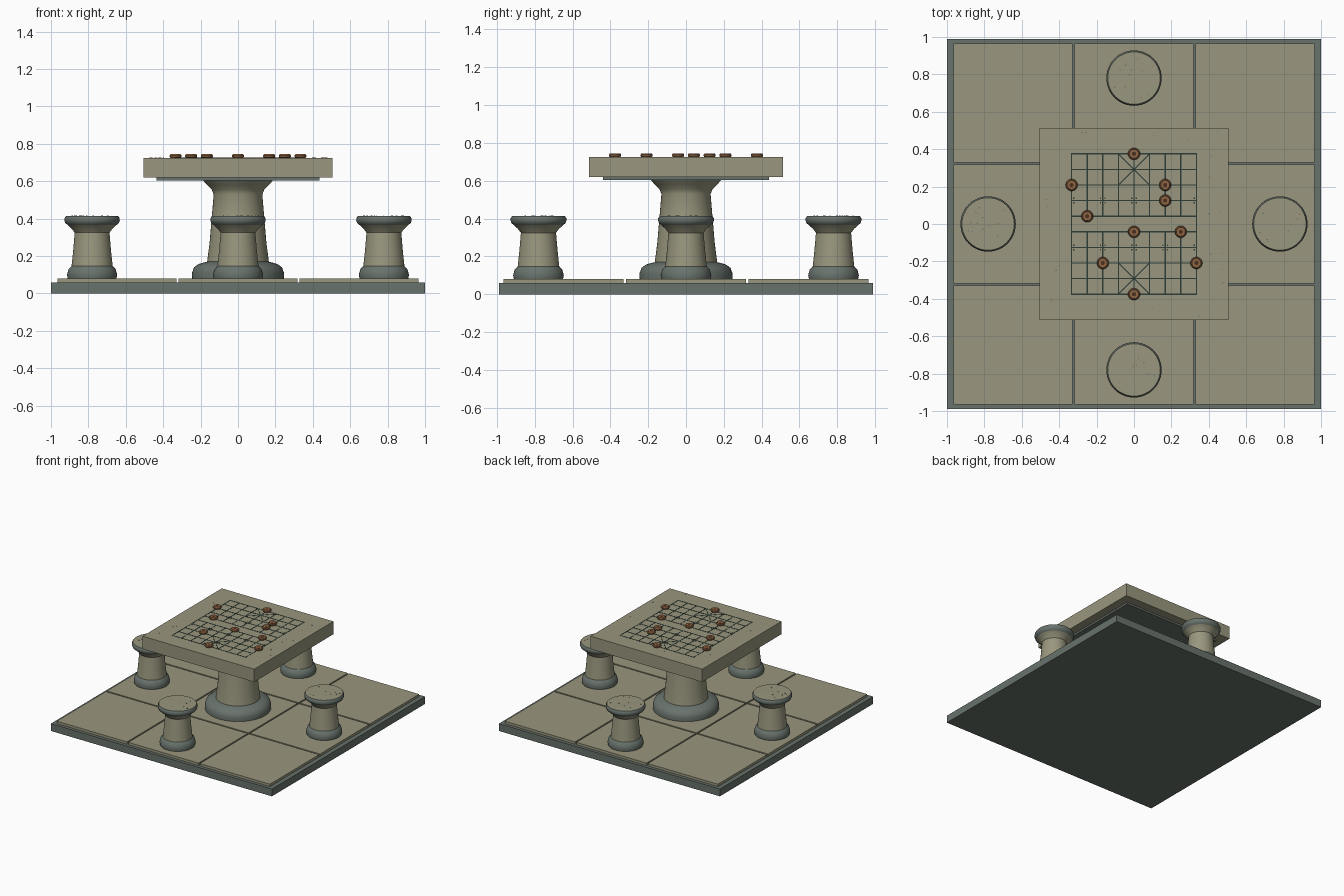
import bpy, bmesh, math, random
from mathutils import Vector, Matrix

if "Cube" in bpy.data.objects:
    bpy.data.objects.remove(bpy.data.objects["Cube"])
random.seed(4)


def material(name, r, g, b):
    m = bpy.data.materials.new(name)
    m.use_nodes = True
    m.diffuse_color = (r, g, b, 1)
    bsdf = next(n for n in m.node_tree.nodes if n.type == 'BSDF_PRINCIPLED')
    bsdf.inputs["Base Color"].default_value = (r, g, b, 1)
    bsdf.inputs["Roughness"].default_value = 0.85
    return m


BEIGE = material("beige stone", 0.32, 0.31, 0.21)
GREY = material("grey green stone", 0.14, 0.17, 0.15)
INK = material("dark engraving", 0.025, 0.045, 0.037)
WOOD = material("brown wood", 0.30, 0.14, 0.06)
DARK_WOOD = material("dark brown inlay", 0.07, 0.03, 0.015)


def finish(bm, name, mats, smooth=False):
    mesh = bpy.data.meshes.new(name)
    bm.to_mesh(mesh)
    bm.free()
    for m in mats:
        mesh.materials.append(m)
    ob = bpy.data.objects.new(name, mesh)
    bpy.context.collection.objects.link(ob)
    if smooth:
        bpy.ops.object.select_all(action='DESELECT')
        ob.select_set(True)
        bpy.context.view_layer.objects.active = ob
        bpy.ops.object.shade_smooth_by_angle(angle=math.radians(35))
    return ob


def add_box(bm, x, y, z0, z1, sx, sy, turn=0):
    mat = (Matrix.Translation((x, y, (z0 + z1) / 2)) @ Matrix.Rotation(turn, 4, 'Z')
           @ Matrix.Diagonal((sx, sy, z1 - z0, 1)))
    bmesh.ops.create_cube(bm, size=1, matrix=mat)


def box(name, mat, *dims):
    bm = bmesh.new()
    add_box(bm, *dims)
    return finish(bm, name, [mat])


def lathe(name, profile, mats, rule=None, steps=48):
    """Spin (radius, height) points around z; rule(face) picks the material."""
    bm = bmesh.new()
    verts = [bm.verts.new((r, 0, z)) for r, z in profile]
    edges = [bm.edges.new(pair) for pair in zip(verts, verts[1:])]
    bmesh.ops.spin(bm, geom=verts + edges, cent=(0, 0, 0), axis=(0, 0, 1),
                   angle=math.tau, steps=steps, use_duplicate=False)
    bmesh.ops.remove_doubles(bm, verts=bm.verts, dist=0.0001)
    bmesh.ops.recalc_face_normals(bm, faces=bm.faces)
    if rule:
        for f in bm.faces:
            f.material_index = rule(f)
    return finish(bm, name, mats, True)


def copy_at(ob, name, x, y, z=0):
    dup = ob.copy()
    dup.name = name
    dup.location = (x, y, z)
    bpy.context.collection.objects.link(dup)


# Ground slab and nine paving tiles
box("ground_slab", GREY, 0, 0, 0, 0.06, 2, 1.98)
PITCH = 0.647
for i in (-1, 0, 1):
    for j in (-1, 0, 1):
        box(f"paving_tile_{i + 1}_{j + 1}", BEIGE, i * PITCH, j * PITCH,
            0.06, 0.08, PITCH - 0.012, PITCH - 0.012)

# Table pedestal with a grey foot
lathe("table_pedestal",
      [(0, 0.08), (0.245, 0.08), (0.246, 0.11), (0.235, 0.14), (0.21, 0.158), (0.165, 0.17),
       (0.152, 0.27), (0.14, 0.41), (0.13, 0.53), (0.14, 0.555), (0.165, 0.58),
       (0.187, 0.605), (0, 0.605)],
      [BEIGE, GREY], lambda f: int(f.calc_center_median().z < 0.168), 64)

# Table top and the thinner plate beneath it
box("table_under_plate", GREY, 0, 0, 0.605, 0.62, 0.87, 0.88)
box("table_top", BEIGE, 0, 0, 0.62, 0.725, 1.01, 1.024)


# Four stools with grey foot and rim
def stool_rule(f):
    z = f.calc_center_median().z
    return int(z < 0.147 or (z > 0.365 and f.normal.z < 0.9))


stool = lathe("stool_front",
              [(0, 0.08), (0.13, 0.08), (0.134, 0.10), (0.126, 0.13), (0.11, 0.147),
               (0.101, 0.23), (0.093, 0.325), (0.108, 0.345), (0.13, 0.366), (0.143, 0.376),
               (0.148, 0.39), (0.147, 0.402), (0.14, 0.414), (0, 0.415)],
              [BEIGE, GREY], stool_rule)
SEAT = 0.78
stool.location = (0, -SEAT, 0)
for side, x, y in (("back", 0, SEAT), ("left", SEAT, 0), ("right", -SEAT, 0)):
    copy_at(stool, "stool_" + side, x, y)

# Engraved game grid
CELL = 0.0834
TOP = 0.725
LINE = 0.006


def point(col, row):
    return Vector(((col - 4) * CELL, (4.5 - row) * CELL))


grid = bmesh.new()


def line(a, b, width=LINE):
    mid, d = (a + b) / 2, b - a
    add_box(grid, mid.x, mid.y, TOP - 0.002, TOP + 0.0015, d.length + width, width,
            math.atan2(d.y, d.x))


for row in range(10):
    line(point(0, row), point(8, row))
for col in range(9):
    if col in (0, 8):
        line(point(col, 0), point(col, 9))
    else:
        line(point(col, 0), point(col, 4))
        line(point(col, 5), point(col, 9))
for row in (0, 7):
    line(point(3, row), point(5, row + 2))
    line(point(5, row), point(3, row + 2))
for row in (3, 6):
    for col in range(0, 9, 2):
        for sx in (-1, 1):
            for sy in (-1, 1):
                p = point(col, row) + Vector((sx, sy)) * 0.012
                if abs(p.x) < 4 * CELL:
                    add_box(grid, p.x, p.y, TOP - 0.002, TOP + 0.0015, 0.007, 0.007)
finish(grid, "board_grid", [INK])

# Round game pieces with an inlaid ring and centre
PLACES = [(4, 0), (0, 2), (6, 2), (6, 3), (1, 4), (4, 5), (7, 5), (2, 7), (8, 7), (4, 9)]


def piece_rule(f):
    c = f.calc_center_median()
    r = c.xy.length
    return int(f.normal.z > 0.9 and (r < 0.01 or 0.021 < r < 0.025))


piece = lathe("game_piece_1",
              [(0, 0), (0.027, 0), (0.032, 0.006), (0.032, 0.013), (0.027, 0.02),
               (0.025, 0.02), (0.021, 0.02), (0.011, 0.02), (0, 0.02)],
              [WOOD, DARK_WOOD], piece_rule, 24)
for n, place in enumerate(PLACES):
    p = point(*place)
    if n == 0:
        piece.location = (p.x, p.y, TOP)
    else:
        copy_at(piece, f"game_piece_{n + 1}", p.x, p.y, TOP)

# Weathering specks on the seats and the table border
specks = bmesh.new()


def speck(x, y, z):
    size = random.uniform(0.002, 0.006)
    add_box(specks, x, y, z - 0.002, z + 0.001, size, size * 1.4, random.uniform(0, 3))


for cx, cy in ((0, SEAT), (0, -SEAT), (SEAT, 0), (-SEAT, 0)):
    for n in range(14):
        r, a = 0.12 * math.sqrt(random.random()), random.uniform(0, math.tau)
        speck(cx + r * math.cos(a), cy + r * math.sin(a), 0.415)
for n in range(30):
    across, along = random.uniform(0.39, 0.48), random.uniform(-0.46, 0.46)
    sign = random.choice((-1, 1))
    if n % 3:
        speck(sign * across, along, TOP)
    else:
        speck(along, sign * (across + 0.02), TOP)
for n, f in enumerate(specks.faces):
    f.material_index = int((n // 6) % 4 == 0)
finish(specks, "weathering_specks", [GREY, WOOD])
